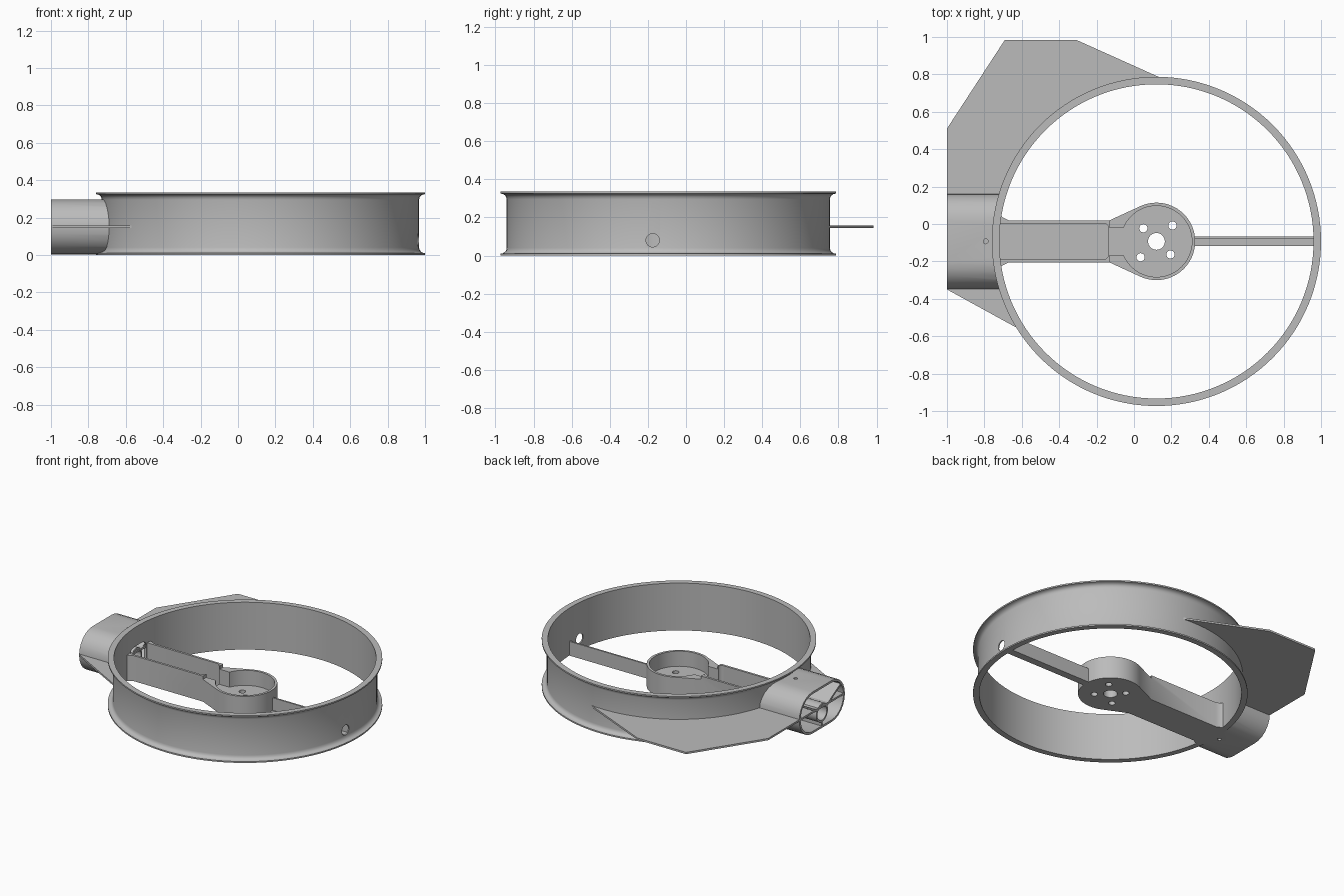
import bpy, bmesh
from math import sin, cos, pi, radians
from mathutils import Matrix, Vector

if "Cube" in bpy.data.objects:
    bpy.data.objects.remove(bpy.data.objects["Cube"], do_unlink=True)

CX, CY = 0.12, -0.093      # ring and hub centre
WALL = 0.848               # outer radius of the ring wall

grey = bpy.data.materials.new("light grey plastic")
grey.use_nodes = True
grey.diffuse_color = (0.5, 0.5, 0.5, 1)
grey.node_tree.nodes["Principled BSDF"].inputs["Base Color"].default_value = (0.5, 0.5, 0.5, 1)


def make(name, bm):
    bmesh.ops.recalc_face_normals(bm, faces=bm.faces)
    mesh = bpy.data.meshes.new(name)
    bm.to_mesh(mesh)
    bm.free()
    mesh.materials.append(grey)
    obj = bpy.data.objects.new(name, mesh)
    bpy.context.collection.objects.link(obj)
    return obj


def prism(name, outline, lo, hi, axis="z"):
    """Extrude a 2D outline: (x, y) along z, or (y, z) along x."""
    bm = bmesh.new()
    place = (lambda p: (p[0], p[1], lo)) if axis == "z" else (lambda p: (lo, p[0], p[1]))
    step = Vector((0, 0, hi - lo)) if axis == "z" else Vector((hi - lo, 0, 0))
    base = bm.faces.new([bm.verts.new(place(p)) for p in outline])
    top = bmesh.ops.extrude_face_region(bm, geom=[base])["geom"]
    bmesh.ops.translate(bm, vec=step, verts=[v for v in top if isinstance(v, bmesh.types.BMVert)])
    return make(name, bm)


def arc(cx, cy, r, start, end, n):
    angles = [radians(start + (end - start) * i / n) for i in range(n + 1)]
    return [(cx + r * cos(a), cy + r * sin(a)) for a in angles]


def circle(cx, cy, r, n=32):
    return arc(cx, cy, r, 0, 360, n)[:-1]


def rect(x0, x1, y0, y1):
    return [(x0, y0), (x1, y0), (x1, y1), (x0, y1)]


def rounded(x0, x1, y0, y1, r):
    return (arc(x1 - r, y1 - r, r, 0, 90, 6) + arc(x0 + r, y1 - r, r, 90, 180, 6)
            + arc(x0 + r, y0 + r, r, 180, 270, 6) + arc(x1 - r, y0 + r, r, 270, 360, 6))


def cut(obj, *cutters):
    bpy.context.view_layer.objects.active = obj
    for c in cutters:
        c.hide_render = True
        mod = obj.modifiers.new("cut", "BOOLEAN")
        mod.operation, mod.solver, mod.object = "DIFFERENCE", "EXACT", c
        bpy.ops.object.modifier_apply(modifier=mod.name)
        bpy.data.objects.remove(c, do_unlink=True)


# Duct ring: flanged profile spun about the vertical axis
half = [(0.84, 0), (0.88, 0), (0.88, 0.01), (0.868, 0.012), (0.858, 0.018), (0.851, 0.027), (WALL, 0.04)]
profile = half + [(r, 0.335 - z) for r, z in reversed(half)]
bm = bmesh.new()
SEG = 128
rows = [[bm.verts.new((CX + r * cos(2 * pi * i / SEG), CY + r * sin(2 * pi * i / SEG), z))
         for r, z in profile] for i in range(SEG)]
for i in range(SEG):
    a, b = rows[i], rows[(i + 1) % SEG]
    for j in range(len(profile)):
        k = (j + 1) % len(profile)
        bm.faces.new((a[j], b[j], b[k], a[k]))
ring = make("duct_ring", bm)
cut(ring,
    prism("wire_hole", circle(-0.175, 0.08, 0.035), 0.8, 1.1, "x"),
    prism("arm_opening", rounded(CY - 0.09, CY + 0.09, 0.03, 0.2, 0.04), -0.8, -0.6, "x"))

# Side fin hugging the ring wall
fin = [(-1, -0.35), (-1, 0.51), (-0.69, 0.985), (-0.31, 0.985)]
prism("side_fin", fin + arc(CX, CY, WALL - 0.003, 83, 216, 60), 0.145, 0.158)

# Mounting socket: stadium tube with its inner face following the ring
socket = prism("mount_socket", rounded(CY - 0.255, CY + 0.255, 0.003, 0.297, 0.1469), -1, -0.6, "x")
cut(socket,
    prism("bore", rounded(CY - 0.24, CY + 0.24, 0.018, 0.282, 0.1319), -1.1, -0.5, "x"),
    prism("ring_clearance", circle(CX, CY, WALL - 0.003, 128), -0.1, 0.5),
    prism("pin_hole", circle(-0.793, CY, 0.013, 16), -0.1, 0.5))

# Socket core tube and the webs that hold it
core = prism("socket_core", circle(CY, 0.11, 0.065), -1, -0.73, "x")
cut(core,
    prism("core_bore", circle(CY, 0.11, 0.052), -1.1, -0.6, "x"),
    prism("core_pin_hole", circle(-0.793, CY, 0.013, 16), -0.1, 0.5))
for side, label in ((1, "left"), (-1, "right")):
    prism("socket_web_" + label,
          [(CY + side * 0.045, 0.145), (CY + side * 0.055, 0.135),
           (CY + side * 0.212, 0.225), (CY + side * 0.204, 0.237)], -1, -0.73, "x")
prism("socket_web_lower", rect(CY - 0.007, CY + 0.007, 0.01, 0.05), -1, -0.82, "x")

# Arm and motor hub in one body
edge = [(-0.74, 0.16), (-0.705, 0.13), (-0.67, 0.113), (-0.13, 0.113)]
outline = ([(x, CY + y) for x, y in edge] + arc(CX, CY, 0.207, 115, -115, 48)
           + [(x, CY - y) for x, y in reversed(edge)])
arm = prism("arm_and_hub", outline, 0, 0.18)
holes = [(-0.07, 0.07), (0.085, 0.085), (-0.085, -0.085), (0.075, -0.07)]
cut(arm,
    prism("hub_top", rect(-0.13, 0.5, -0.5, 0.3), 0.157, 0.3),
    prism("hub_pocket", circle(CX, CY, 0.19, 64), 0.05, 0.4),
    prism("arm_pocket", rounded(-0.78, -0.135, CY - 0.097, CY + 0.097, 0.03), 0.02, 0.4),
    prism("wire_passage", rect(-0.15, 0, CY - 0.075, CY + 0.075), 0.05, 0.4),
    prism("shaft_hole", circle(CX, CY, 0.045), -0.1, 0.2),
    *[prism("screw_hole", circle(CX + x, CY + y, 0.022, 20), -0.1, 0.2) for x, y in holes])

# Wire strut between hub and ring: L-shaped section
prism("wire_strut", [(-0.118, 0), (-0.066, 0), (-0.066, 0.1), (-0.078, 0.1), (-0.078, 0.012), (-0.118, 0.012)],
      CX + 0.2, CX + 0.842, "x")

# Smooth curved walls, keep edges crisp
bpy.ops.object.select_all(action="DESELECT")
for obj in bpy.context.collection.objects:
    if obj.type == "MESH" and obj.data.materials and obj.data.materials[0] == grey:
        obj.select_set(True)
        bpy.context.view_layer.objects.active = obj
bpy.ops.object.shade_smooth_by_angle(angle=radians(30))
